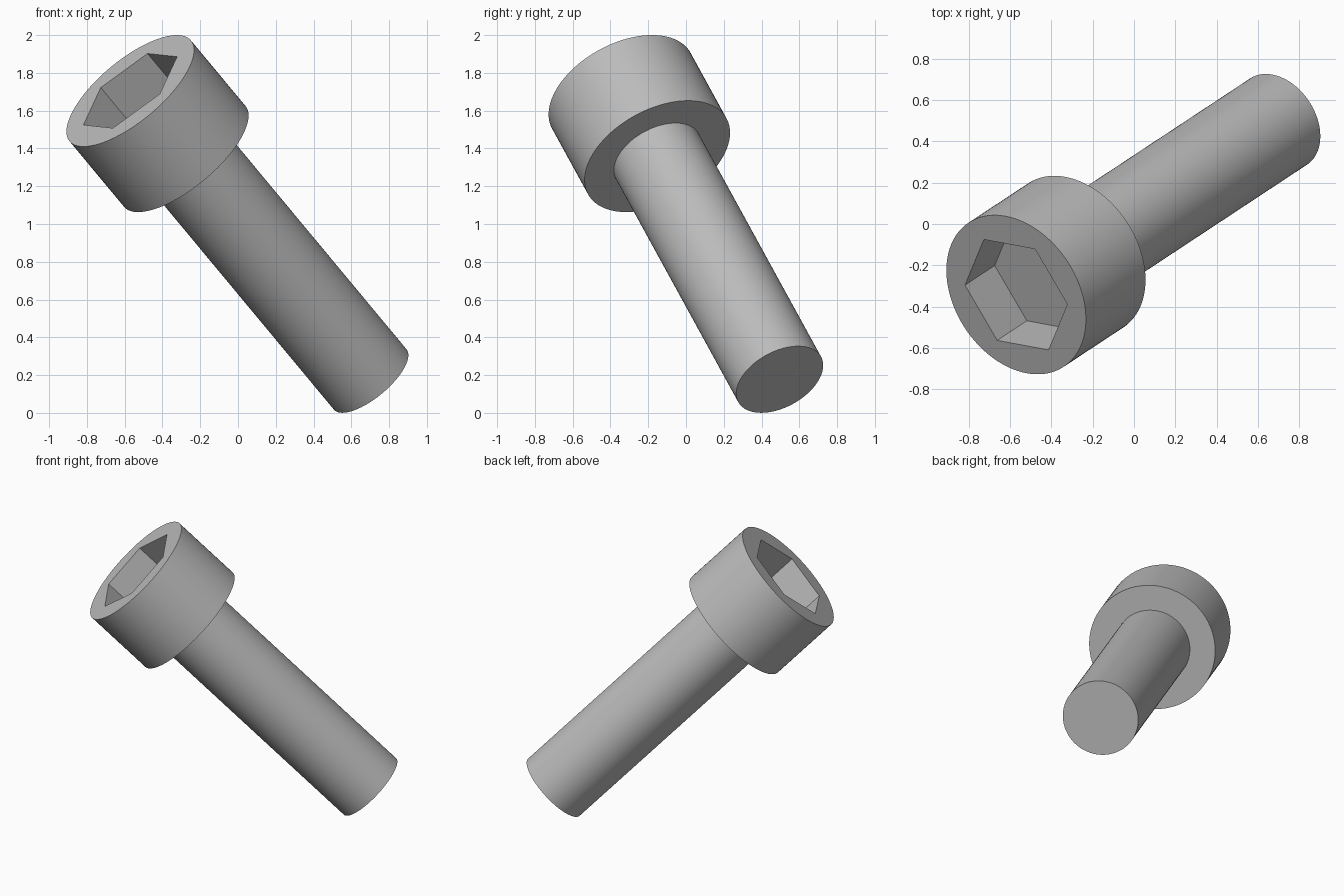
import bpy, bmesh
from math import pi, cos, sin, tau
from mathutils import Vector, Matrix

if "Cube" in bpy.data.objects:
    bpy.data.objects.remove(bpy.data.objects["Cube"], do_unlink=True)

SEGMENTS = 96
SHAFT_R, HEAD_R, SOCKET_R = 0.25, 0.418, 0.31
TOTAL, HEAD_H, SOCKET_D = 2.157, 0.49, 0.244

# One plain steel colour
steel = bpy.data.materials.new("steel grey")
steel.use_nodes = True
colour = (0.5, 0.5, 0.5, 1)
steel.diffuse_color = colour
steel.node_tree.nodes["Principled BSDF"].inputs["Base Color"].default_value = colour

# Tilted frame of the bolt: the origin is the tip, local z runs to the head
tip = Vector((0.70, 0.496, 0.177))
axis = (Vector((-0.57, -0.342, 1.7045)) - tip).normalized()
side = axis.cross(Vector((0, 0, 1))).normalized()
side = Matrix.Rotation(-0.077, 3, axis) @ side
if side.x > 0:
    side = -side
frame = Matrix((side, axis.cross(side), axis)).transposed().to_4x4()
frame.translation = tip


def radius_at(angle, radius, hexagonal):
    if not hexagonal:
        return radius
    return radius * cos(pi / 6) / cos(angle % (pi / 3) - pi / 6)


def turned_part(name, rings, cap_first=False, cap_last=False):
    """Skin a stack of (radius, height, hexagonal) rings."""
    bm = bmesh.new()
    loops = []
    for radius, z, hexagonal in rings:
        loop = []
        for i in range(SEGMENTS):
            a = tau * i / SEGMENTS
            r = radius_at(a, radius, hexagonal)
            loop.append(bm.verts.new((r * cos(a), r * sin(a), z)))
        loops.append(loop)
    for low, high in zip(loops, loops[1:]):
        for i in range(SEGMENTS):
            j = (i + 1) % SEGMENTS
            bm.faces.new((low[i], low[j], high[j], high[i]))
    if cap_first:
        bm.faces.new(loops[0][::-1])
    if cap_last:
        bm.faces.new(loops[-1])
    mesh = bpy.data.meshes.new(name)
    bm.to_mesh(mesh)
    bm.free()
    mesh.materials.append(steel)
    obj = bpy.data.objects.new(name, mesh)
    bpy.context.collection.objects.link(obj)
    obj.matrix_world = frame
    bpy.ops.object.select_all(action="DESELECT")
    obj.select_set(True)
    bpy.context.view_layer.objects.active = obj
    bpy.ops.object.shade_smooth_by_angle(angle=pi / 6)
    return obj


# Shaft with a flat tip
shoulder = TOTAL - HEAD_H
turned_part("shaft", [(SHAFT_R, 0, False), (SHAFT_R, shoulder, False)], cap_first=True)

# Head: underside, wall, top rim and sunken hexagonal socket
turned_part("socket_head", [
    (SHAFT_R, shoulder, False),
    (HEAD_R, shoulder, False),
    (HEAD_R, TOTAL, False),
    (SOCKET_R, TOTAL, True),
    (SOCKET_R, TOTAL - SOCKET_D, True),
], cap_last=True)
